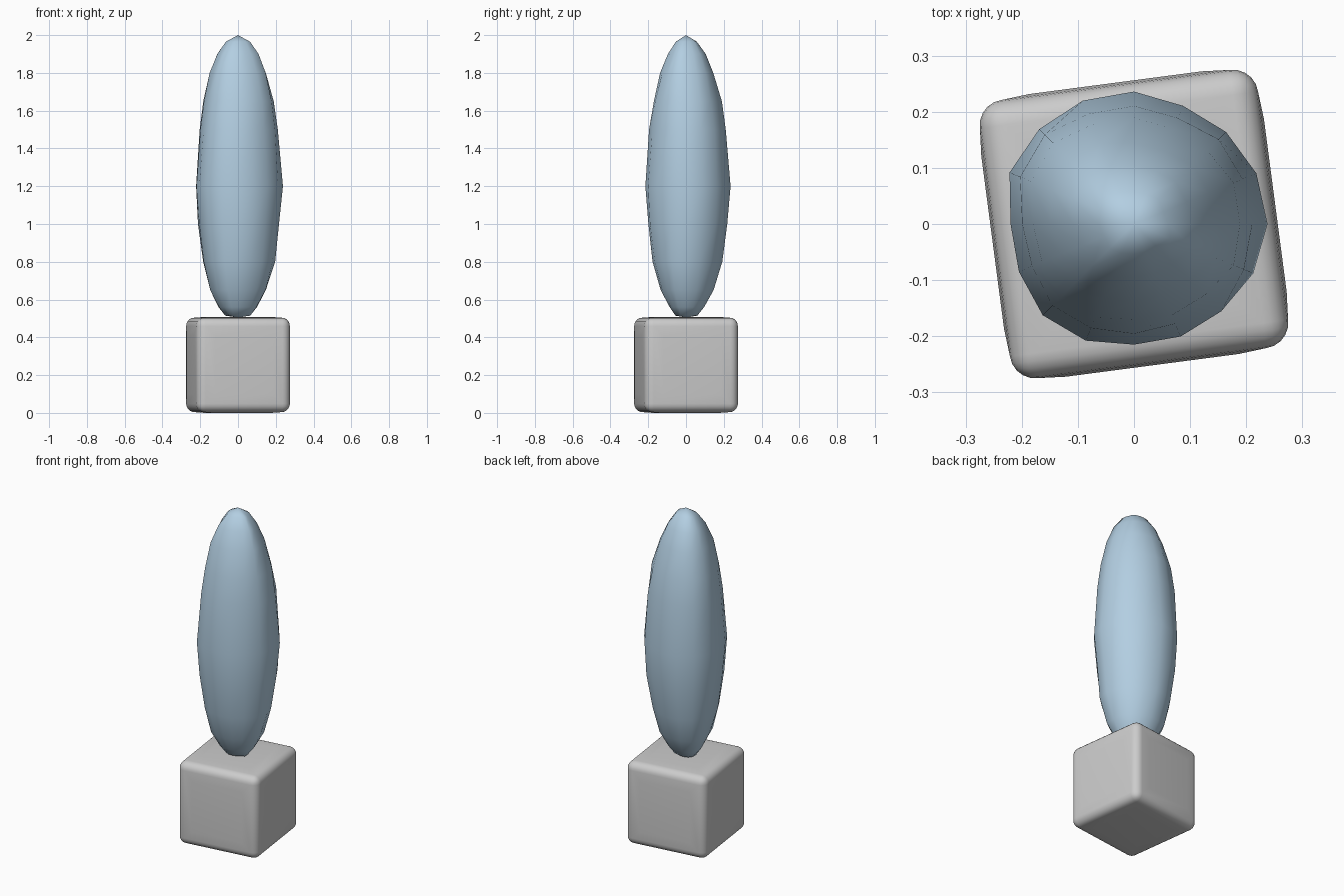
import bpy, bmesh, math, random
from mathutils import Matrix

if "Cube" in bpy.data.objects:
    bpy.data.objects.remove(bpy.data.objects["Cube"])

random.seed(4)


def make_object(name, bm):
    bmesh.ops.recalc_face_normals(bm, faces=bm.faces)
    mesh = bpy.data.meshes.new(name)
    bm.to_mesh(mesh)
    bm.free()
    mesh.shade_smooth()
    obj = bpy.data.objects.new(name, mesh)
    bpy.context.collection.objects.link(obj)
    return obj


# Planter: rounded cube with slightly cushioned faces, turned a little
bm = bmesh.new()
bmesh.ops.create_cube(bm, size=0.5)
bmesh.ops.bevel(bm, geom=bm.edges[:], offset=0.045, segments=5, profile=0.5,
                affect='EDGES')
sides = [f for f in bm.faces if f.calc_area() > 0.1]
bmesh.ops.inset_individual(bm, faces=sides, thickness=0.07, depth=0.004)
bmesh.ops.transform(bm, verts=bm.verts, matrix=Matrix.Translation((0, 0, 0.254))
                    @ Matrix.Rotation(math.radians(7.5), 4, 'Z'))
make_object("planter", bm)

# Foliage: tall spindle of rings with uneven outline, lobed at both ends
profile = [(0.515, 0.065), (0.56, 0.10), (0.65, 0.15), (0.80, 0.19),
           (1.0, 0.216), (1.2, 0.23), (1.5, 0.21), (1.65, 0.188),
           (1.8, 0.15), (1.9, 0.108), (1.965, 0.062)]
outline = [.238, .236, .232, .228, .236, .238, .239, .240,
           .220, .222, .230, .225, .215, .217, .220, .230]
n = len(outline)
lobes = [random.uniform(-1, 1) for _ in outline]
bm = bmesh.new()
rings = []
for z, r in profile:
    end = 1 - r / 0.23
    ring = []
    for i, o in enumerate(outline):
        a = math.tau * i / n
        rad = r * o / 0.23 * (1 + 0.16 * end * lobes[i])
        if z != 1.2:
            rad *= 1 + random.uniform(-0.025, 0.02)
        ring.append(bm.verts.new((rad * math.cos(a), rad * math.sin(a), z)))
    rings.append(ring)
bottom = bm.verts.new((0, 0, 0.505))
tip = bm.verts.new((0, 0, 2.0))
for i in range(n):
    j = (i + 1) % n
    for lo, hi in zip(rings, rings[1:]):
        bm.faces.new((lo[i], lo[j], hi[j], hi[i]))
    bm.faces.new((bottom, rings[0][j], rings[0][i]))
    bm.faces.new((rings[-1][i], rings[-1][j], tip))
foliage = make_object("foliage", bm)
mat = bpy.data.materials.new("foliage_blue")
mat.diffuse_color = (0.45, 0.62, 0.76, 1)
mat.use_nodes = True
mat.node_tree.nodes["Principled BSDF"].inputs["Base Color"].default_value = mat.diffuse_color
foliage.data.materials.append(mat)
